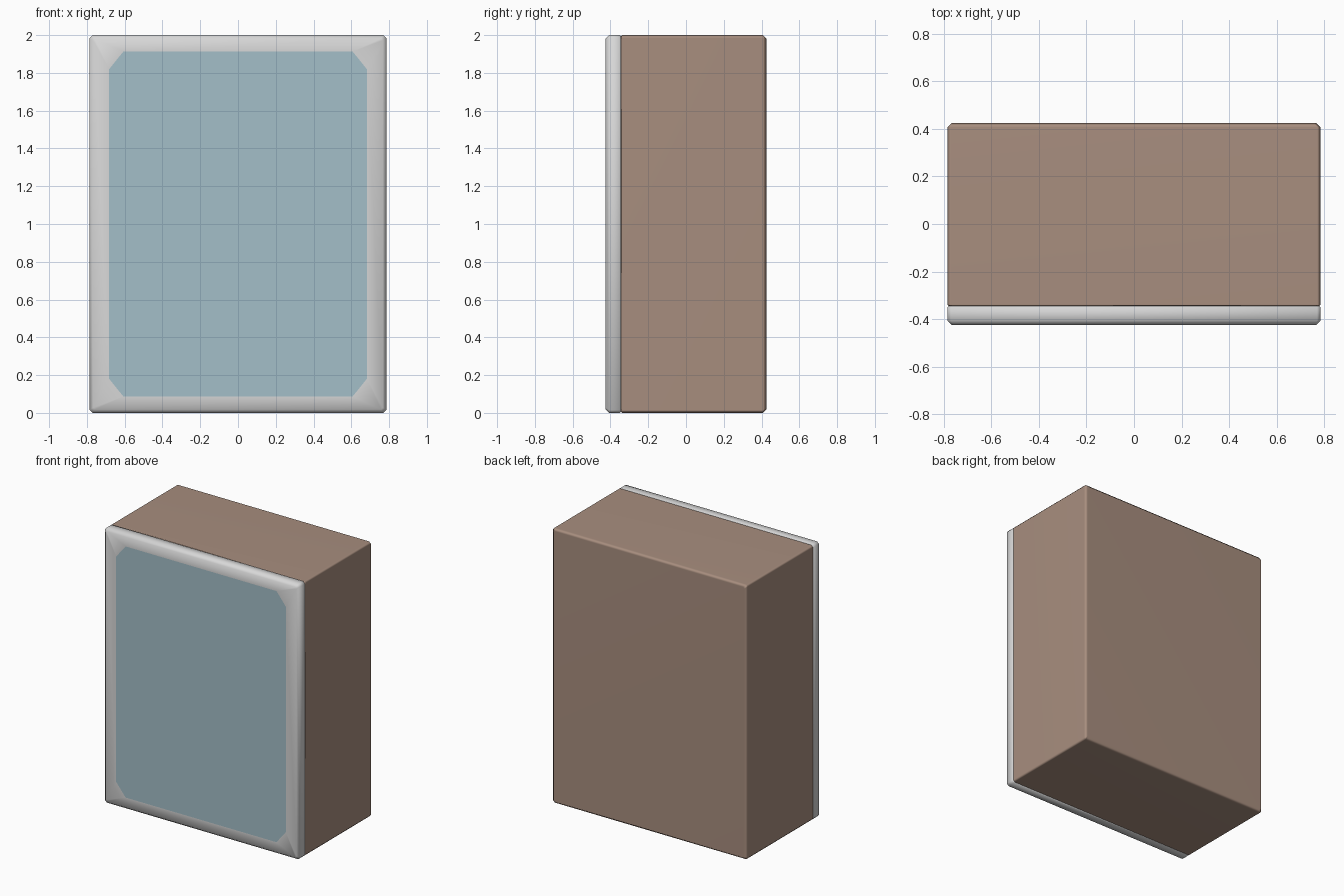
import bpy, bmesh

if "Cube" in bpy.data.objects:
    bpy.data.objects.remove(bpy.data.objects["Cube"])


def material(name, color):
    m = bpy.data.materials.new(name)
    m.diffuse_color = (*color, 1)
    m.use_nodes = True
    m.node_tree.nodes["Principled BSDF"].inputs["Base Color"].default_value = m.diffuse_color
    return m


GREY = material("light grey frame", (0.68, 0.68, 0.68))
BLUE = material("pale blue glass", (0.37, 0.52, 0.58))
BROWN = material("warm brown casing", (0.39, 0.27, 0.21))
HALF_W, HALF_H = 0.785, 1.0


def octagon(bm, y, ix, iz, cx, cz):
    # Rectangle with cut corners, inset from the full outline
    w, h = HALF_W - ix, HALF_H - iz
    pts = [(w - cx, -h), (w, -h + cz), (w, h - cz), (w - cx, h),
           (cx - w, h), (-w, h - cz), (-w, cz - h), (cx - w, -h)]
    return [bm.verts.new((x, y, z + HALF_H)) for x, z in pts]


def loft(name, rings, mats, last_material=0):
    bm = bmesh.new()
    loops = [octagon(bm, *r) for r in rings]
    for a, b in zip(loops, loops[1:]):
        for i in range(8):
            j = (i + 1) % 8
            bm.faces.new((a[i], a[j], b[j], b[i]))
    bm.faces.new(loops[0])
    last = bm.faces.new(loops[-1])
    last.material_index = last_material
    bmesh.ops.recalc_face_normals(bm, faces=bm.faces)
    for f in bm.faces:
        f.smooth = True
    me = bpy.data.meshes.new(name)
    bm.to_mesh(me)
    bm.free()
    for m in mats:
        me.materials.append(m)
    ob = bpy.data.objects.new(name, me)
    bpy.context.collection.objects.link(ob)
    return ob


# Main casing with softened rear edges
body = loft("casing", [(-0.345, 0.006, 0.006, 0.012, 0.012),
                       (-0.339, 0, 0, 0.015, 0.015),
                       (0.407, 0, 0, 0.015, 0.015),
                       (0.425, 0.018, 0.018, 0.01, 0.01)], [BROWN])
body.modifiers.new("flat sides", 'WEIGHTED_NORMAL')

# Front frame, with the cut-corner panel inset in its face
loft("front_frame", [(-0.345, 0.006, 0.006, 0.012, 0.012),
                     (-0.351, 0, 0, 0.015, 0.015),
                     (-0.407, 0, 0, 0.015, 0.015),
                     (-0.425, 0.018, 0.018, 0.01, 0.01),
                     (-0.425, 0.103, 0.087, 0.075, 0.093)], [GREY, BLUE], 1)
